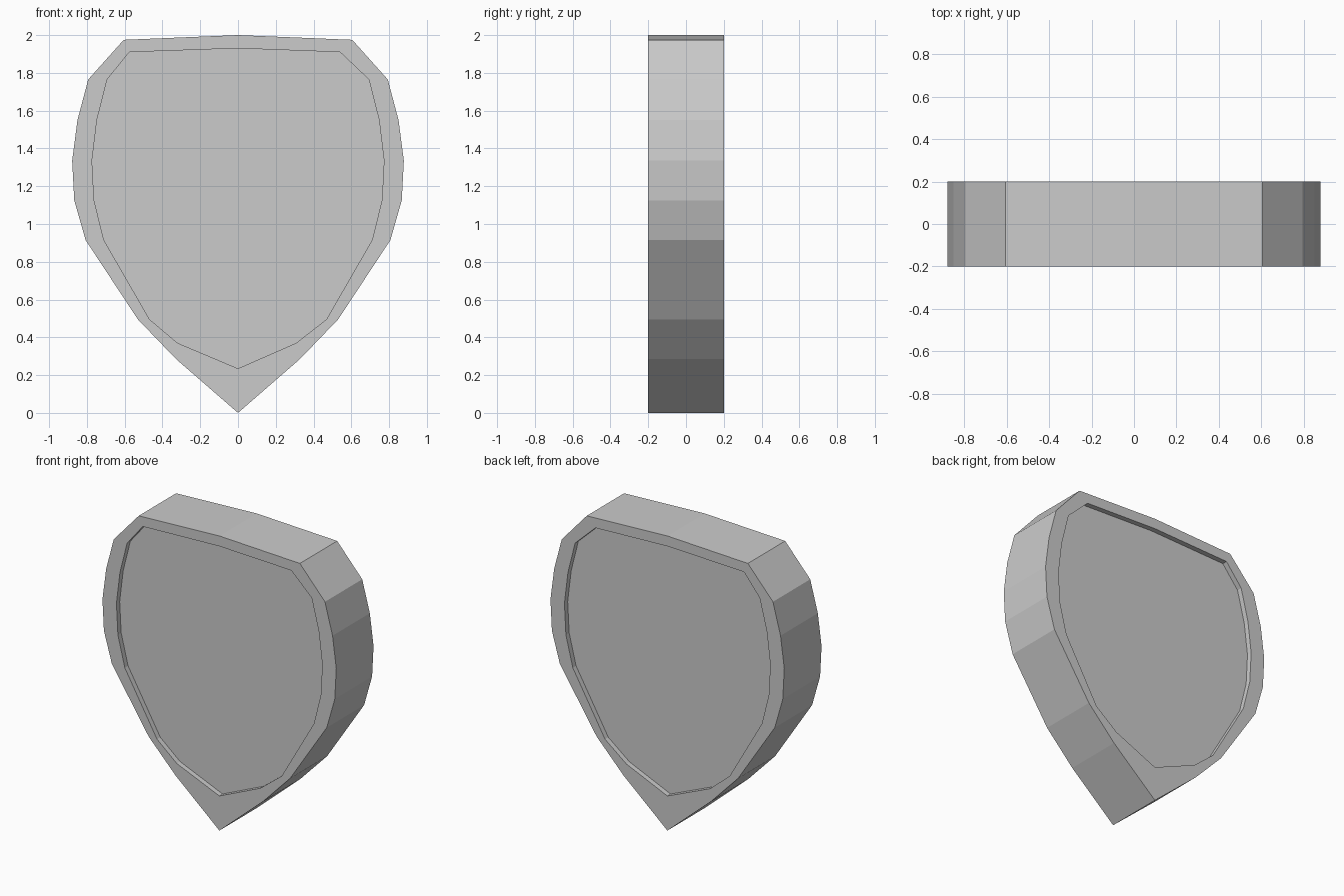
import bpy, bmesh

if "Cube" in bpy.data.objects:
    bpy.data.objects.remove(bpy.data.objects["Cube"])

DEPTH = 0.2      # half thickness
RECESS = 0.035   # depth of the sunken panels

# Right half profiles (x, z), from top centre to bottom tip
OUTER = [(0, 2.0), (0.605, 1.975), (0.793, 1.765), (0.85, 1.55), (0.878, 1.335),
         (0.867, 1.125), (0.807, 0.915), (0.53, 0.495), (0.328, 0.285), (0, 0)]
INNER = [(0, 1.93), (0.54, 1.91), (0.693, 1.765), (0.747, 1.55), (0.773, 1.335),
         (0.762, 1.125), (0.71, 0.915), (0.468, 0.495), (0.308, 0.37), (0, 0.235)]


def mirrored(half):
    return half + [(-x, z) for x, z in reversed(half[1:-1])]


outer, inner = mirrored(OUTER), mirrored(INNER)
inner[-1] = (-0.575, 1.91)   # the panel's upper corner is slightly uneven
inner[-8] = (-0.32, 0.37)

bm = bmesh.new()


def ring(points, y):
    return [bm.verts.new((x, y, z)) for x, z in points]


def bridge(a, b):
    n = len(a)
    for i in range(n):
        j = (i + 1) % n
        bm.faces.new((a[i], a[j], b[j], b[i]))


# Rim, recess wall and sunken panel on both sides
edges = []
for side in (-1, 1):
    edge = ring(outer, side * DEPTH)
    lip = ring(inner, side * DEPTH)
    floor = ring(inner, side * (DEPTH - RECESS))
    bridge(edge, lip)
    bridge(lip, floor)
    bm.faces.new(floor)
    edges.append(edge)

# Outer edge joining front and back
bridge(*edges)
bmesh.ops.recalc_face_normals(bm, faces=bm.faces)

mesh = bpy.data.meshes.new("shield")
bm.to_mesh(mesh)
bm.free()
bpy.context.collection.objects.link(bpy.data.objects.new("shield", mesh))
